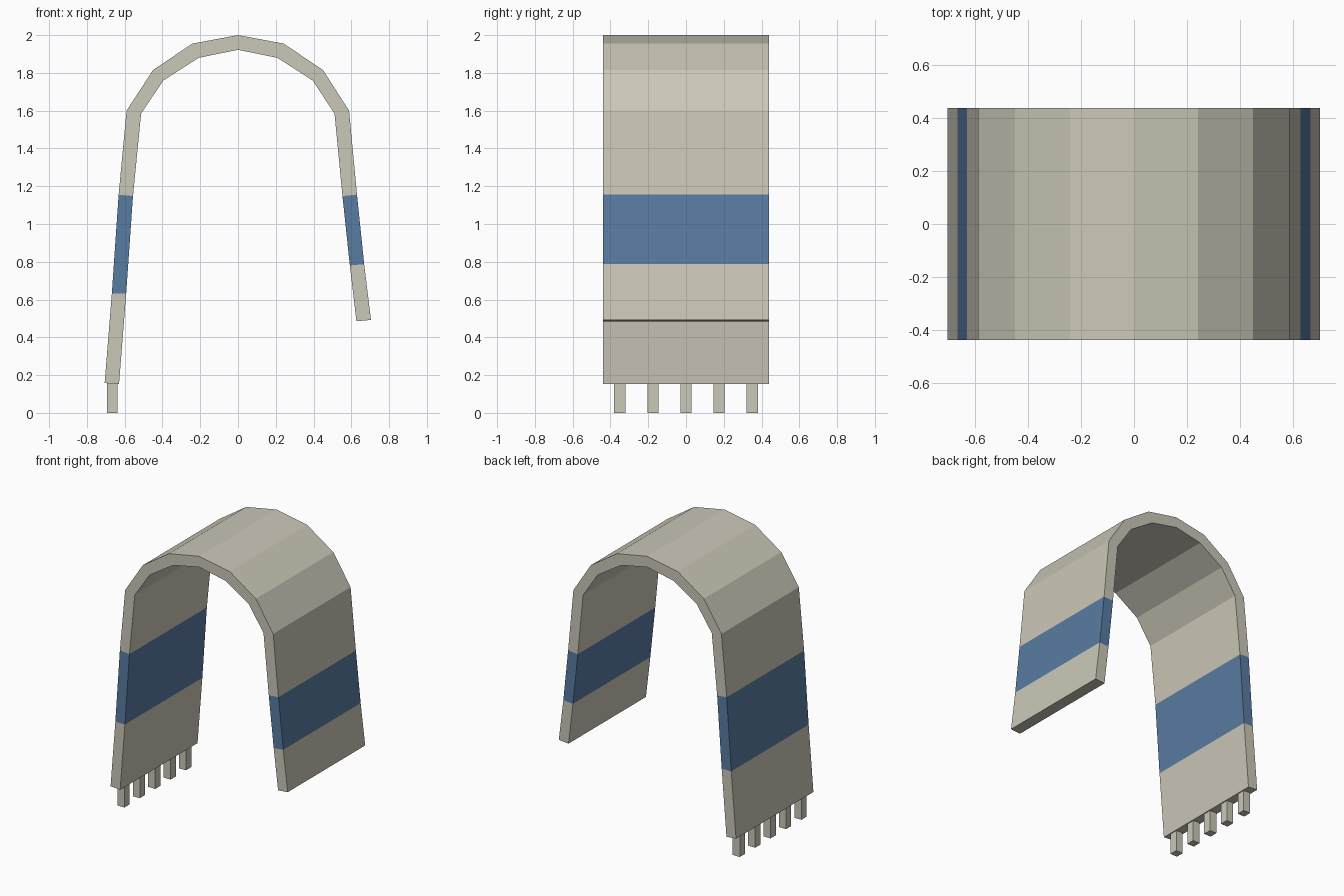
import bpy, bmesh

if "Cube" in bpy.data.objects:
    bpy.data.objects.remove(bpy.data.objects["Cube"])

def material(name, rgb):
    m = bpy.data.materials.new(name)
    m.diffuse_color = (*rgb, 1)
    m.use_nodes = True
    m.node_tree.nodes["Principled BSDF"].inputs["Base Color"].default_value = m.diffuse_color
    return m

cloth = material("cream_cloth", (0.60, 0.57, 0.48))
blue = material("blue_stripe", (0.10, 0.20, 0.36))

# Draped profile in x,z: outer and inner edge, long side to short side
outer = [(-.706, .158), (-.668, .632), (-.632, 1.155), (-.59, 1.60), (-.45, 1.815),
         (-.242, 1.955), (0, 2), (.242, 1.955), (.45, 1.815), (.588, 1.60),
         (.63, 1.155), (.668, .787), (.704, .492)]
inner = [(-.63, .152), (-.592, .632), (-.556, 1.148), (-.513, 1.585), (-.395, 1.76),
         (-.208, 1.88), (0, 1.922), (.208, 1.88), (.395, 1.76), (.511, 1.585),
         (.553, 1.148), (.592, .781), (.627, .485)]
W = 0.44
STRIPES = (1, 10)   # profile segments dyed blue

# Cloth: a ring of four corners at each profile point, skinned into a closed slab
bm = bmesh.new()
rings = [[bm.verts.new((x, y, z)) for (x, z), y in ((o, -W), (o, W), (i, W), (i, -W))]
         for o, i in zip(outer, inner)]
for k, (a, b) in enumerate(zip(rings, rings[1:])):
    for j in range(4):
        n = (j + 1) % 4
        f = bm.faces.new((a[j], a[n], b[n], b[j]))
        f.material_index = int(k in STRIPES)
bm.faces.new(rings[0])
bm.faces.new(rings[-1])
bmesh.ops.recalc_face_normals(bm, faces=bm.faces)
mesh = bpy.data.meshes.new("draped_cloth")
bm.to_mesh(mesh)
bm.free()
mesh.materials.append(cloth)
mesh.materials.append(blue)
bpy.context.collection.objects.link(bpy.data.objects.new("draped_cloth", mesh))

# Fringe tassels under the long end
for n in range(5):
    bpy.ops.mesh.primitive_cube_add(size=1, location=(-.666, (n - 2) * .175, .079))
    t = bpy.context.object
    t.name = f"fringe_tassel_{n + 1}"
    t.scale = (.056, .06, .158)
    bpy.ops.object.transform_apply(location=False, rotation=False, scale=True)
    t.data.materials.append(cloth)
